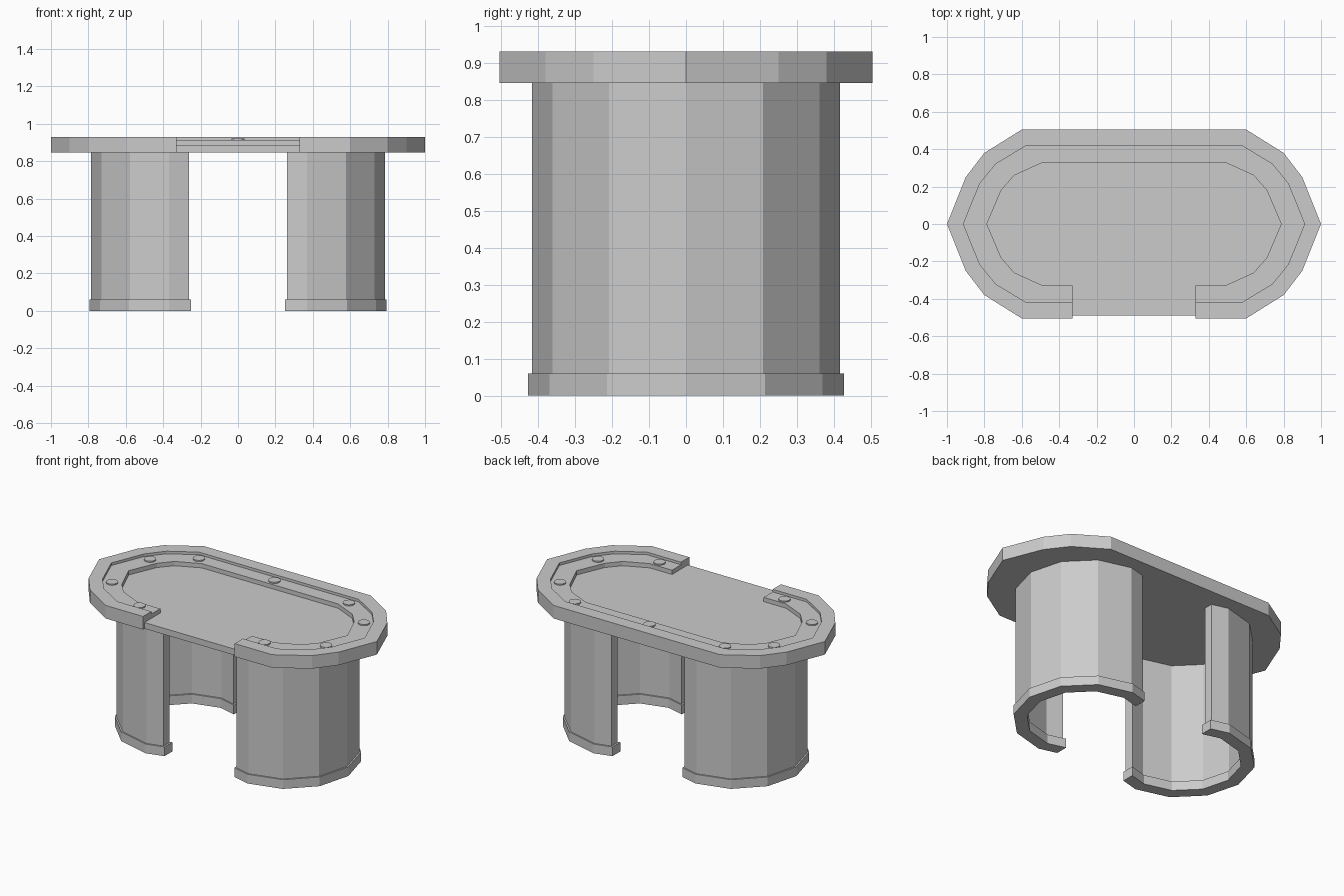
import bpy, bmesh, math
from mathutils import Vector

if "Cube" in bpy.data.objects:
    bpy.data.objects.remove(bpy.data.objects["Cube"])


def finish(name, bm):
    bmesh.ops.recalc_face_normals(bm, faces=bm.faces)
    mesh = bpy.data.meshes.new(name)
    bm.to_mesh(mesh)
    bm.free()
    obj = bpy.data.objects.new(name, mesh)
    bpy.context.collection.objects.link(obj)
    return obj


def prism(name, pts, z0, z1):
    """Closed outline extruded between two heights."""
    bm = bmesh.new()
    face = bm.faces.new([bm.verts.new((x, y, z0)) for x, y in pts])
    ext = bmesh.ops.extrude_face_region(bm, geom=[face])
    for v in ext["geom"]:
        if isinstance(v, bmesh.types.BMVert):
            v.co.z = z1
    return finish(name, bm)


def strip(name, outer, inner, z0, z1):
    """Wall with thickness along an open path, capped at both ends."""
    bm = bmesh.new()
    rings = []
    for (ox, oy), (ix, iy) in zip(outer, inner):
        rings.append([bm.verts.new(p) for p in
                      ((ox, oy, z0), (ox, oy, z1), (ix, iy, z1), (ix, iy, z0))])
    for a, b in zip(rings, rings[1:]):
        for i in range(4):
            j = (i + 1) % 4
            bm.faces.new((a[i], a[j], b[j], b[i]))
    bm.faces.new(rings[0])
    bm.faces.new(rings[-1])
    return finish(name, bm)


def table_path(corner, tip):
    """Open outline from the right of the front gap round to its left."""
    side = [(x, -y) for x, y in corner] + [(tip, 0)] + corner[::-1]
    right = [(GAP, -corner[0][1])] + side
    return right + [(-x, y) for x, y in right[::-1]]


# Table top: slab, raised rim, ledge
GAP = 0.33
rim_out = table_path([(0.6, 0.505), (0.8, 0.38), (0.9, 0.25)], 1.0)
rim_in = table_path([(0.575, 0.42), (0.74, 0.32), (0.825, 0.215)], 0.912)
ledge_in = table_path([(0.49, 0.328), (0.64, 0.26), (0.71, 0.18)], 0.787)

slab = rim_out + [(-GAP, -0.49), (GAP, -0.49)]
prism("playing_surface", slab, 0.845, 0.885)
strip("raised_rim", rim_out, rim_in, 0.885, 0.93)
strip("cup_ledge", rim_in, ledge_in, 0.885, 0.913)

# Round cup holders on the ledge
spots = [(0, 0.375)]
for x, y in ((0.54, 0.37), (0.77, 0.195), (0.77, -0.195), (0.45, -0.37)):
    spots += [(x, y), (-x, y)]
for n, (x, y) in enumerate(spots):
    bpy.ops.mesh.primitive_cylinder_add(vertices=12, radius=0.036, depth=0.014,
                                        location=(x, y, 0.914))
    bpy.context.object.name = f"cup_holder_{n + 1}"


# C-shaped legs, open towards the middle
def leg_path(r, end_x, sign):
    cx = 0.368
    pts = [(cx + r * math.cos(math.radians(a)), r * math.sin(math.radians(a)))
           for a in range(-90, 91, 30)]
    # Short return panels bend inwards at both ends
    y = r - (cx - end_x) * math.tan(math.radians(15))
    pts = [(end_x, -y)] + pts + [(end_x, y)]
    return [(sign * px, py) for px, py in pts]


for side, s in (("left", -1), ("right", 1)):
    strip(side + "_leg", leg_path(0.417, 0.263, s), leg_path(0.357, 0.263, s),
          0.06, 0.845)
    strip(side + "_leg_base", leg_path(0.427, 0.252, s), leg_path(0.347, 0.252, s),
          0.0, 0.06)
